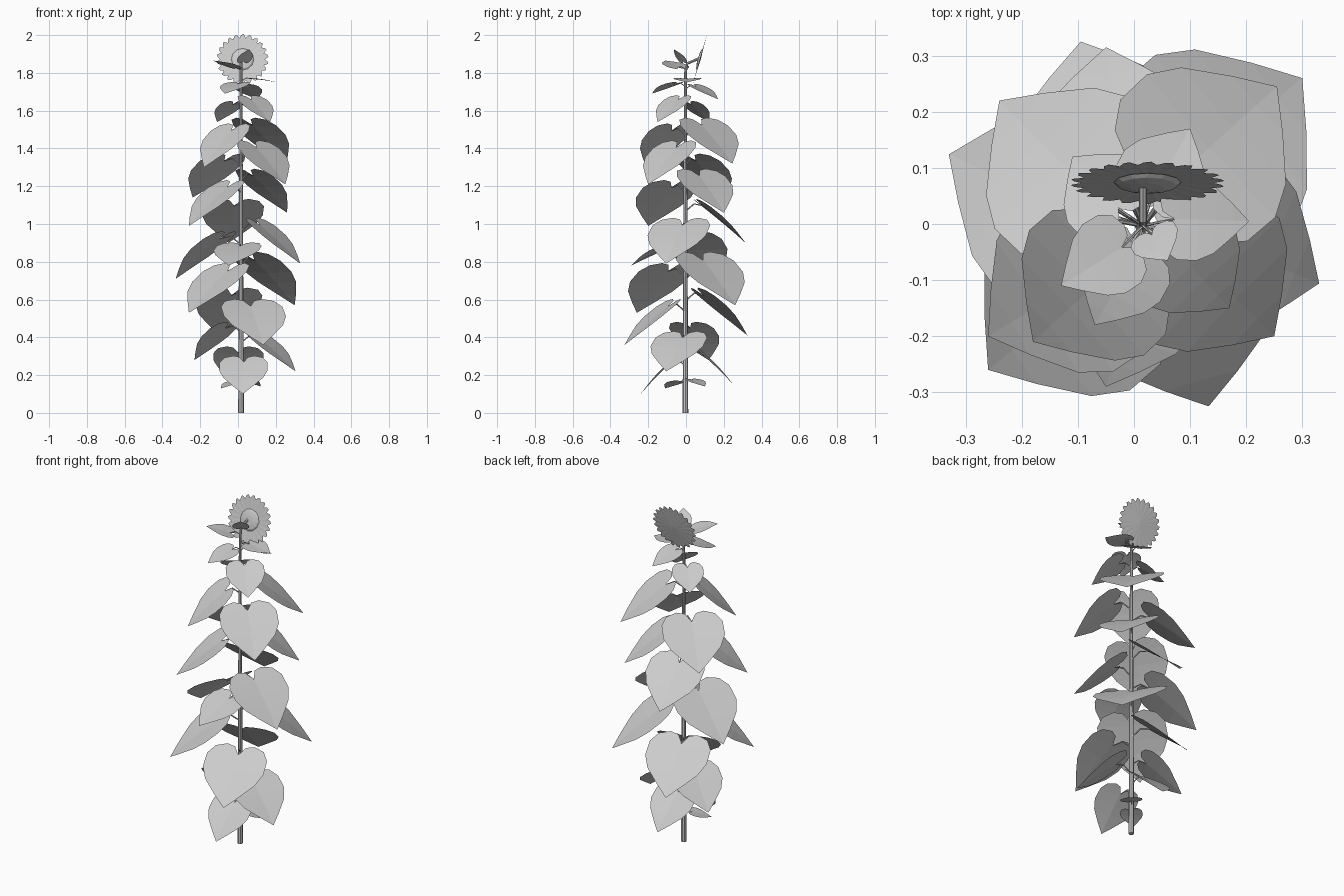
import bpy
import bmesh
from math import sin, cos, pi, radians
from mathutils import Vector, Matrix

cube = bpy.data.objects.get("Cube")
if cube:
    bpy.data.objects.remove(cube, do_unlink=True)

GREY = (0.6, 0.6, 0.6, 1.0)
plain_grey = bpy.data.materials.new("plain_grey")
plain_grey.use_nodes = True
plain_grey.diffuse_color = GREY
plain_grey.node_tree.nodes["Principled BSDF"].inputs["Base Color"].default_value = GREY

STEM = Vector((0.016, -0.003, 0))


def finish(bm, name):
    """Turn a bmesh into a named, coloured object."""
    mesh = bpy.data.meshes.new(name)
    bm.to_mesh(mesh)
    bm.free()
    mesh.materials.append(plain_grey)
    obj = bpy.data.objects.new(name, mesh)
    bpy.context.collection.objects.link(obj)


def tube(name, points, radii, sides):
    """Tapered tube through a list of points."""
    bm = bmesh.new()
    rings = []
    for i, (point, radius) in enumerate(zip(points, radii)):
        along = points[min(i + 1, len(points) - 1)] - points[max(i - 1, 0)]
        turn = along.to_track_quat('Z', 'Y')
        rings.append([bm.verts.new(point + turn @ Vector((radius * cos(k * 2 * pi / sides),
                                                          radius * sin(k * 2 * pi / sides), 0)))
                      for k in range(sides)])
    for low, high in zip(rings, rings[1:]):
        for k in range(sides):
            j = (k + 1) % sides
            bm.faces.new((low[k], low[j], high[j], high[k]))
    bm.faces.new(rings[0][::-1])
    bm.faces.new(rings[-1])
    finish(bm, name)


# Half outline of a heart-shaped leaf: distance along, half width
NOTCH = 0.16
OUTLINE = [(NOTCH, 0), (0.03, 0.08), (0, 0.2), (0.06, 0.36), (0.2, 0.45),
           (0.42, 0.455), (0.61, 0.37), (0.82, 0.18), (1, 0)]


def leaf(name, tip, lobe_top):
    """Shallow creased heart leaf hanging from the stem on a thin arched stalk."""
    tip = Vector(tip)
    out = Vector((tip.x, tip.y, 0)) - STEM
    reach = out.length
    out.normalize()
    # The base sits a little to one side, so every leaf swirls the same way
    swirl = Vector((-out.y, out.x, 0)) * reach * 0.06
    back = STEM + out * min(0.06, reach * 0.16) + swirl + Vector((0, 0, lobe_top))
    axis = tip - back
    length = axis.length
    axis.normalize()
    side = Vector((-axis.y, axis.x, 0)).normalized()
    normal = axis.cross(side)

    def place(t, width):
        lift = 0.08 * t * (1 - t) + 0.05 * abs(width)
        return back + length * (axis * t + side * width + normal * lift)

    bm = bmesh.new()
    for sign in (1, -1):
        edge = [bm.verts.new(place(t, sign * w)) for t, w in OUTLINE]
        rib = [bm.verts.new(place(max(t, NOTCH), 0)) for t, w in OUTLINE]
        for i in range(len(edge) - 1):
            quad = (rib[i], rib[i + 1], edge[i + 1], edge[i])
            bm.faces.new(quad[::sign])
    bmesh.ops.remove_doubles(bm, verts=bm.verts, dist=0.0001)
    finish(bm, name)

    # Stalk from the stem to the notch of the leaf
    end = place(NOTCH, 0)
    start = STEM + Vector((0, 0, end.z - 0.08 * length))
    middle = (start + end) / 2 + Vector((0, 0, 0.07 * length))
    thick = 0.0015 + 0.006 * length
    tube(name + "_stalk", [start, middle, end], [thick, thick, thick * 0.7], 6)


# Leaf tip (x, y, z) and height of the lobes, from the ground up
LEAVES = [
    (-0.09, -0.11, 0.13, 0.17), (0.12, 0.10, 0.14, 0.18),
    (0.025, -0.24, 0.10, 0.30), (0.01, 0.25, 0.15, 0.35),
    (0.305, -0.105, 0.22, 0.43), (-0.23, 0.12, 0.28, 0.48),
    (0.133, -0.325, 0.36, 0.60), (-0.095, 0.325, 0.41, 0.66),
    (-0.26, -0.26, 0.53, 0.79), (0.30, 0.26, 0.57, 0.85),
    (-0.33, 0.124, 0.71, 0.96), (0.33, -0.106, 0.79, 1.03),
    (-0.05, -0.29, 0.78, 0.90), (-0.05, 0.315, 0.90, 1.13),
    (-0.26, -0.20, 0.99, 1.23), (0.26, 0.20, 1.06, 1.29),
    (-0.24, 0.22, 1.14, 1.37), (0.25, -0.20, 1.21, 1.44),
    (-0.18, -0.21, 1.30, 1.53), (0.255, 0.245, 1.32, 1.56),
    (0.17, -0.15, 1.54, 1.68), (-0.11, 0.12, 1.54, 1.65),
    (-0.07, -0.18, 1.69, 1.75), (0.10, 0.17, 1.66, 1.74),
    (0.205, 0.005, 1.75, 1.77), (-0.13, -0.11, 1.865, 1.82),
    (0.06, -0.065, 1.925, 1.85),
]
for number, (x, y, z, top) in enumerate(LEAVES, 1):
    leaf(f"leaf_{number}", (x, y, z), top)

# Main stem, nodding back into the flower head
tube("stem",
     [STEM, STEM + Vector((0, 0, 0.9)), STEM + Vector((0, 0, 1.8)),
      STEM + Vector((0, 0.01, 1.85)), STEM + Vector((0, 0.07, 1.875))],
     [0.015, 0.011, 0.007, 0.007, 0.007], 8)

# Flower head frame: local z is the direction the flower looks
HEAD = Matrix.Translation((0.024, 0.075, 1.872)) @ Matrix.Rotation(radians(74), 4, 'X')

# Ring of toothed petals, a very shallow dish
PETALS = 22
bm = bmesh.new()
hub = bm.verts.new((0, 0, -0.003))
rim = []
for k in range(PETALS * 3):
    angle = k * 2 * pi / (PETALS * 3)
    radius = (0.118, 0.138, 0.133)[k % 3]
    rim.append(bm.verts.new((radius * cos(angle), radius * sin(angle), 0.002)))
for k in range(len(rim)):
    bm.faces.new((hub, rim[k], rim[(k + 1) % len(rim)]))
bm.transform(HEAD)
finish(bm, "flower_petals")

# Low domed seed disc on the front of the petals
bm = bmesh.new()
bmesh.ops.create_uvsphere(bm, u_segments=12, v_segments=6, radius=0.06)
below = [v for v in bm.verts if v.co.z < -0.001]
bmesh.ops.delete(bm, geom=below, context='VERTS')
bm.transform(HEAD @ Matrix.Translation((0, 0, 0.001)) @ Matrix.Diagonal((1, 1, 0.2, 1)))
finish(bm, "seed_disc")
